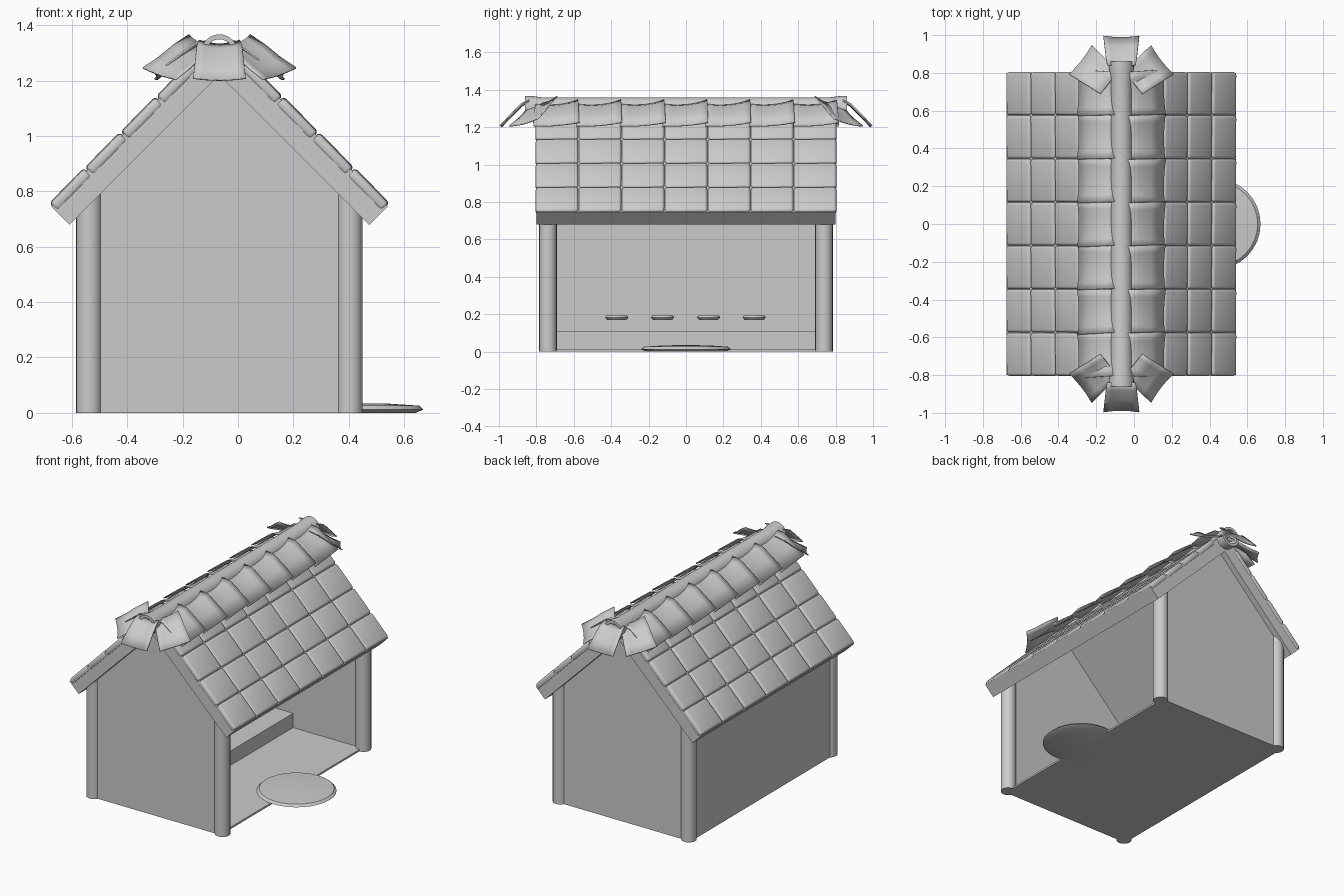
import bpy, bmesh, math, random
from mathutils import Matrix, Vector

if "Cube" in bpy.data.objects:
    bpy.data.objects.remove(bpy.data.objects["Cube"])

random.seed(4)
C = -0.067                 # ridge line in x
APEX = 1.22                # underside of roof at the ridge
R2 = math.sqrt(2)


def finish(bm, name, smooth=None):
    bmesh.ops.recalc_face_normals(bm, faces=bm.faces)
    me = bpy.data.meshes.new(name)
    bm.to_mesh(me)
    bm.free()
    ob = bpy.data.objects.new(name, me)
    bpy.context.collection.objects.link(ob)
    if smooth:
        bpy.ops.object.select_all(action='DESELECT')
        bpy.context.view_layer.objects.active = ob
        ob.select_set(True)
        bpy.ops.object.shade_smooth_by_angle(angle=math.radians(smooth))
    return ob


def box(name, lo, hi):
    bm = bmesh.new()
    lo, hi = Vector(lo), Vector(hi)
    bmesh.ops.create_cube(bm, size=1, matrix=Matrix.Translation((lo + hi) / 2)
                          @ Matrix.Diagonal((*(hi - lo), 1)))
    return finish(bm, name)


def prism(name, profile, y0, y1):
    bm = bmesh.new()
    a = [bm.verts.new((x, y0, z)) for x, z in profile]
    b = [bm.verts.new((x, y1, z)) for x, z in profile]
    n = len(profile)
    bm.faces.new(a)
    bm.faces.new(b)
    for i in range(n):
        bm.faces.new((a[i], a[(i + 1) % n], b[(i + 1) % n], b[i]))
    return finish(bm, name)


def lathe(name, profile, loc, sides, closed=False, axis_y=False):
    bm = bmesh.new()
    pts = [bm.verts.new((r, 0, z)) for r, z in profile]
    pairs = list(zip(pts, pts[1:])) + ([(pts[-1], pts[0])] if closed else [])
    edges = [bm.edges.new(p) for p in pairs]
    bmesh.ops.spin(bm, geom=pts + edges, cent=(0, 0, 0), axis=(0, 0, 1),
                   angle=2 * math.pi, steps=sides)
    bmesh.ops.remove_doubles(bm, verts=bm.verts, dist=1e-5)
    if axis_y:
        bm.transform(Matrix.Rotation(math.pi / 2, 4, 'X'))
    bm.transform(Matrix.Translation(loc))
    return finish(bm, name, 35)


def slope(u, v, s=1):
    """Point on the roof: u down the slope, v out from the underside."""
    return (C + s * (u + v) / R2, APEX + (v - u) / R2)


# Floor, back wall, bench
box("floor", (-0.54, -0.74, 0), (0.405, 0.74, 0.012))
box("back_wall", (-0.565, -0.74, 0), (-0.525, 0.74, 0.76))
box("bench", (-0.53, -0.73, 0.01), (-0.10, 0.73, 0.107))

# Gable walls and corner posts
gable = [(-0.54, 0), (0.405, 0), (0.405, 0.76), (C, APEX + 0.01), (-0.54, 0.76)]
for s, n in ((-1, "front"), (1, "rear")):
    prism(n + "_gable_wall", gable, s * 0.72, s * 0.76)
    for x, m in ((-0.538, "left"), (0.403, "right")):
        lathe(f"{n}_{m}_post", [(0, 0), (0.047, 0), (0.047, 0.8), (0, 0.8)],
              (x, s * 0.738, 0), 20)

# Entrance plate and small dishes
lathe("entrance_disc", [(0, 0), (0.21, 0), (0.24, 0.012), (0.225, 0.026), (0.12, 0.033), (0, 0.035)],
      (0.43, 0, 0), 32)
for i in range(4):
    lathe(f"dish_{i+1}", [(0, 0), (0.05, 0), (0.062, 0.014), (0.055, 0.026), (0, 0.026)],
          (-0.45, -0.37 + i * 0.245, 0.168), 24)

# Roof slab
V = 0.094
prism("roof_slab", [slope(0, 0), slope(0.765, 0), slope(0.765, V), slope(0, V),
                    slope(0, V, -1), slope(0.765, V, -1), slope(0.765, 0, -1)], -0.80, 0.80)

# Pillowed roof tiles, 4 rows by 7 columns per side
pitch_u, pitch_y = 0.182, 1.61 / 7
for s, n in ((1, "right"), (-1, "left")):
    bm = bmesh.new()
    for r in range(4):
        for k in range(7):
            u = 0.763 - (r + 0.5) * pitch_u
            x, z = slope(u, 0.087, s)
            y = -0.805 + (k + 0.5) * pitch_y
            m = (Matrix.Translation((x, y, z))
                 @ Matrix.Rotation(s * math.radians(45.6), 4, 'Y')
                 @ Matrix.Rotation(math.radians(1), 4, 'X')
                 @ Matrix.Diagonal((pitch_u - 0.002, pitch_y - 0.002, 0.04, 1)))
            bmesh.ops.create_cube(bm, size=1, matrix=m)
    bmesh.ops.bevel(bm, geom=bm.edges[:], offset=0.015, segments=3, profile=0.5,
                    affect='EDGES', clamp_overlap=True)
    finish(bm, n + "_roof_tiles", 40)


def flap(name, py, ang, prof, w0, w1, roll=0.0):
    """Thin cupped ridge tile radiating from (C, py); prof holds (reach, z)."""
    bm = bmesh.new()
    nw = 6
    rows = []
    for i, (r, z) in enumerate(prof):
        t = i / (len(prof) - 1)
        w = w0 + (w1 - w0) * t
        rows.append([])
        for j in range(nw + 1):
            q = 2 * j / nw - 1
            rows[-1].append(bm.verts.new((r - 0.008 * t * (1 - q * q), q * w / 2,
                                          z - 0.014 * (1 - q * q) * (1 - t * 0.5) + roll * q)))
    for a, b in zip(rows, rows[1:]):
        for j in range(nw):
            bm.faces.new((a[j], a[j + 1], b[j + 1], b[j]))
    bm.transform(Matrix.Translation((C, py, 0)) @ Matrix.Rotation(ang, 4, 'Z'))
    ob = finish(bm, name, 40)
    mod = ob.modifiers.new("thickness", 'SOLIDIFY')
    mod.thickness = 0.006
    mod.offset = 0


# Ridge flaps down both sides
side = [(0.03, 1.335), (0.09, 1.325), (0.16, 1.272), (0.232, 1.215)]
for s, n in ((0, "right"), (math.pi, "left")):
    for k in range(7):
        flap(f"{n}_ridge_flap_{k+1}", -0.69 + k * 0.23, s + random.uniform(-0.03, 0.03),
             side, 0.225, 0.245, 0.010)

# Fanned flaps at the ridge ends
diag = [(0.08, 1.345), (0.15, 1.305), (0.21, 1.262), (0.275, 1.225)]
tip = [(0.06, 1.345), (0.10, 1.325), (0.16, 1.265), (0.215, 1.208)]
for s, n in ((-1, "front"), (1, "rear")):
    flap(n + "_end_flap", s * 0.78, s * math.pi / 2, tip, 0.15, 0.19)
    for a, m, roll in ((s * math.radians(38), "right", s), (math.pi - s * math.radians(38), "left", -s)):
        flap(f"{n}_{m}_corner_flap", s * 0.70, a, diag, 0.155, 0.195, -roll * 0.02)

# Hollow ridge pole with flared ends
outer = [(0.066, -0.86), (0.066, -0.83), (0.058, -0.77), (0.058, 0.77), (0.066, 0.83), (0.066, 0.86)]
lathe("ridge_pole", outer + [(0.048, 0.86), (0.048, -0.86)], (C, 0, 1.301), 24,
      closed=True, axis_y=True)
